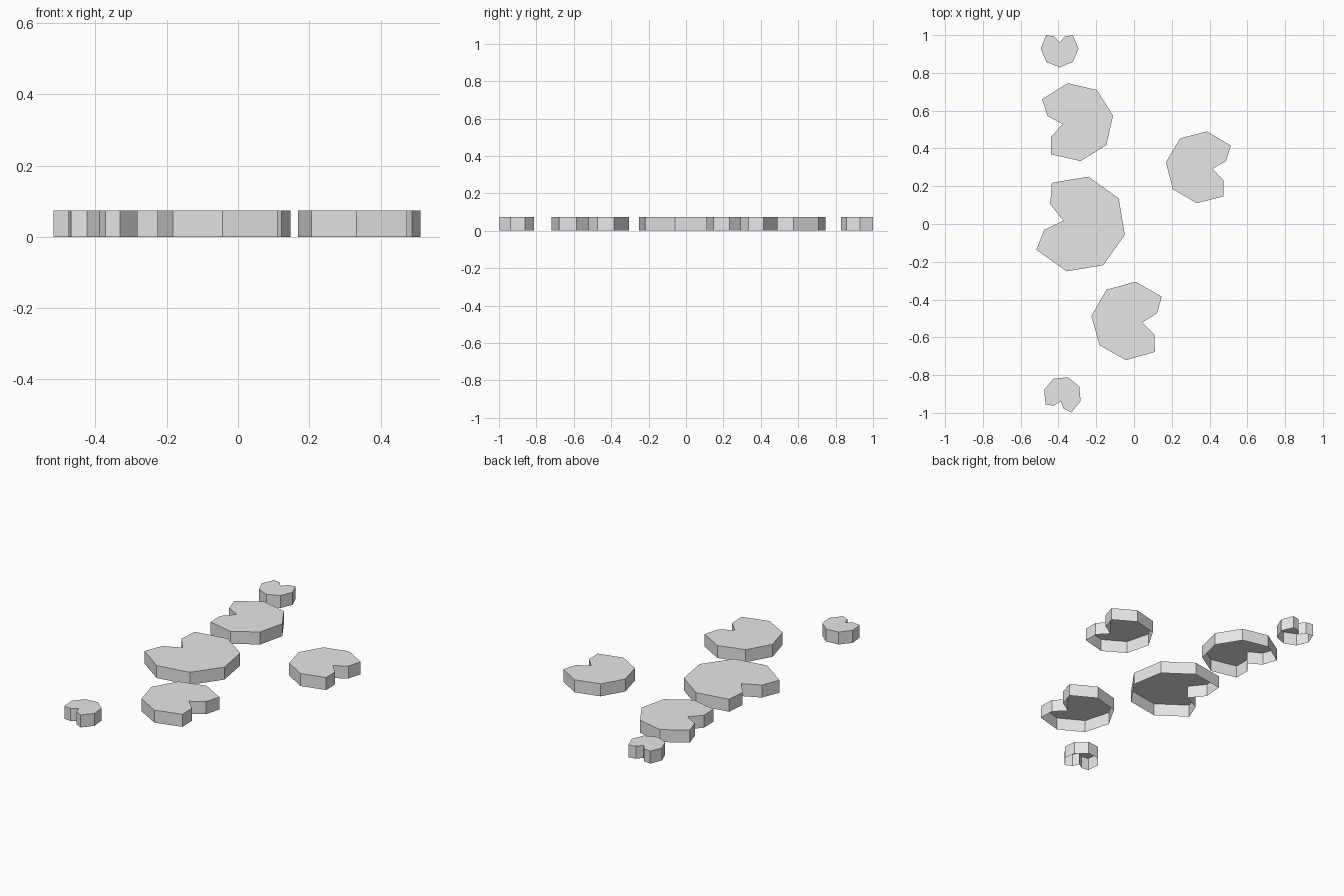
import bpy, bmesh
from math import cos, sin, radians
from mathutils import Matrix

cube = bpy.data.objects.get("Cube")
if cube:
    bpy.data.objects.remove(cube)

grey = bpy.data.materials.new("plain grey")
grey.use_nodes = True
colour = (0.8, 0.8, 0.8, 1)
grey.diffuse_color = colour
grey.node_tree.nodes["Principled BSDF"].inputs["Base Color"].default_value = colour

HEIGHT = 0.074

# Unit pad outline: an octagon whose rear corner is cut into a notch
outline = [(cos(radians(a)), sin(radians(a))) for a in range(-135, 136, 45)]
outline += [(-0.64, 0.27), (-0.3, 0), (-0.64, -0.27)]


def lily_pad(name, x, y, radius, turn):
    """Flat top with a skirt of walls, open underneath."""
    bm = bmesh.new()
    low = [bm.verts.new((u * radius, v * radius, 0)) for u, v in outline]
    high = [bm.verts.new((u * radius, v * radius, HEIGHT)) for u, v in outline]
    bm.faces.new(high)
    for i in range(len(outline)):
        j = (i + 1) % len(outline)
        bm.faces.new((low[i], low[j], high[j], high[i]))
    bm.transform(Matrix.Rotation(radians(turn), 4, "Z"))
    mesh = bpy.data.meshes.new(name)
    bm.to_mesh(mesh)
    bm.free()
    mesh.materials.append(grey)
    pad = bpy.data.objects.new(name, mesh)
    pad.location = (x, y, 0)
    bpy.context.collection.objects.link(pad)


# Centre, radius and direction of the side opposite the notch
lily_pad("small_back_pad", -0.394, 0.929, 0.1, -90)
lily_pad("back_pad", -0.317, 0.539, 0.209, 9.5)
lily_pad("large_middle_pad", -0.299, 0.0, 0.257, -13)
lily_pad("left_pad", 0.359, 0.3, 0.192, 172)
lily_pad("front_pad", -0.018, -0.513, 0.209, 173)
lily_pad("small_front_pad", -0.379, -0.908, 0.101, 73)
